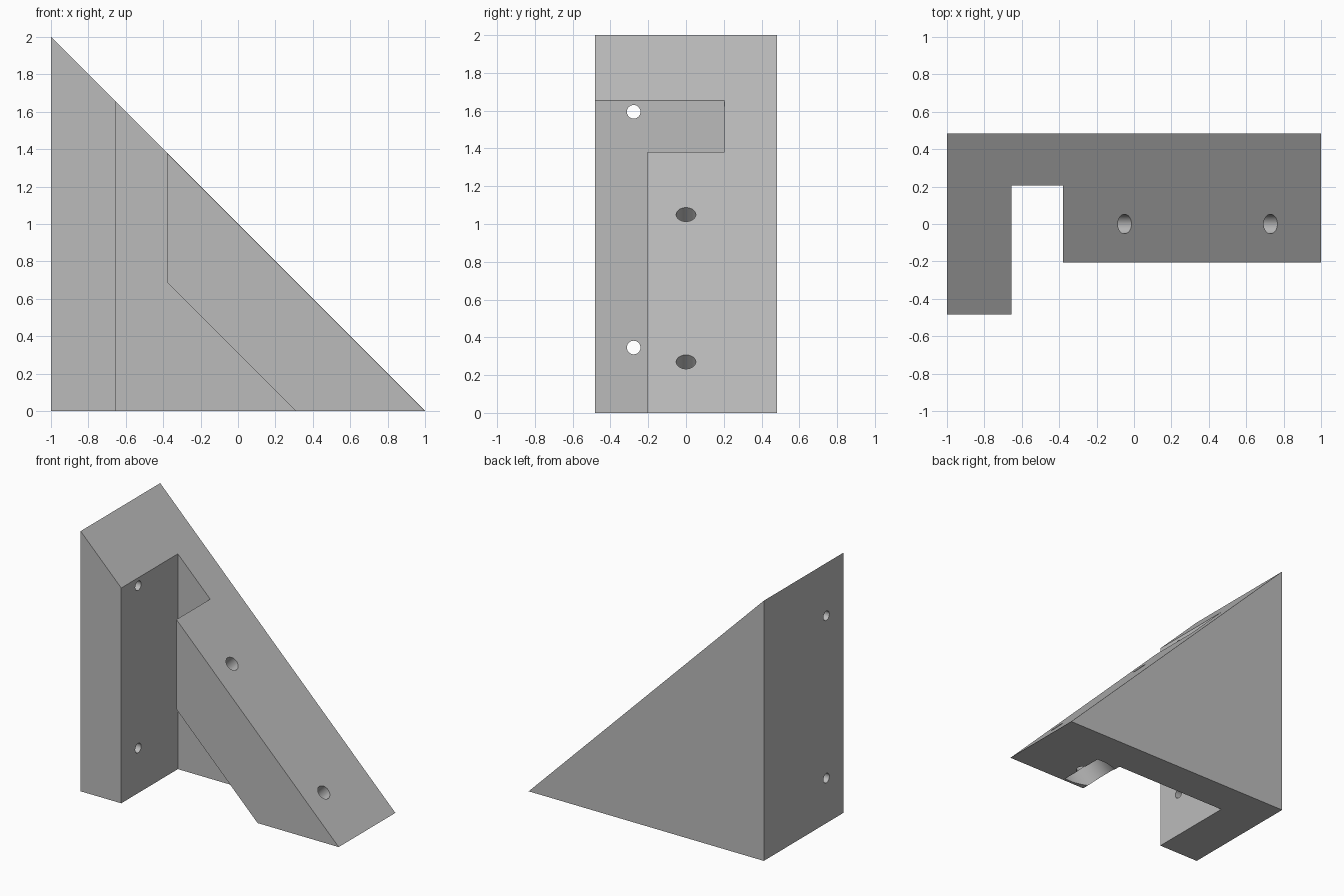
import bpy
import bmesh
import math
from mathutils import Vector

cube = bpy.data.objects.get("Cube")
if cube:
    bpy.data.objects.remove(cube, do_unlink=True)

HALF_DEPTH = 0.483
STEP = 0.205       # front face of the brace is at -STEP, front face of the web at +STEP
WALL = -0.655      # inner face of the upright
BRACE = -0.38      # vertical end of the brace
INNER = 0.31       # underside of the brace, where x + z = INNER
SEAT = 0.5         # floor of the counterbores, where x + z = SEAT

grey = bpy.data.materials.new("plain_grey")
grey.use_nodes = True
grey.diffuse_color = (0.5, 0.5, 0.5, 1)
grey.node_tree.nodes["Principled BSDF"].inputs["Base Color"].default_value = (0.5, 0.5, 0.5, 1)


def finish(name, bm):
    bmesh.ops.recalc_face_normals(bm, faces=bm.faces)
    mesh = bpy.data.meshes.new(name)
    bm.to_mesh(mesh)
    bm.free()
    mesh.materials.append(grey)
    obj = bpy.data.objects.new(name, mesh)
    bpy.context.collection.objects.link(obj)
    return obj


def prism(name, profile, y0, y1):
    """Extrude an (x, z) profile along y."""
    bm = bmesh.new()
    face = bm.faces.new([bm.verts.new((x, y0, z)) for x, z in profile])
    side = bmesh.ops.extrude_face_region(bm, geom=[face])["geom"]
    verts = [v for v in side if isinstance(v, bmesh.types.BMVert)]
    bmesh.ops.translate(bm, verts=verts, vec=(0, y1 - y0, 0))
    return finish(name, bm)


def rod(name, start, end, radius):
    """Cylinder between two points."""
    start, end = Vector(start), Vector(end)
    bm = bmesh.new()
    bmesh.ops.create_cone(bm, cap_ends=True, segments=48, radius1=radius,
                          radius2=radius, depth=(end - start).length)
    turn = (end - start).to_track_quat("Z", "Y").to_matrix().to_4x4()
    bm.transform(turn)
    bmesh.ops.translate(bm, verts=bm.verts, vec=(start + end) / 2)
    return finish(name, bm)


# Solid wedge
bracket = prism("corner_bracket", [(-1, 0), (1, 0), (-1, 2)], -HALF_DEPTH, HALF_DEPTH)

# Slot between upright and brace, and the step in front of the brace
cutters = [
    prism("slot_cutter", [(WALL, -0.1), (INNER + 0.1, -0.1), (BRACE, INNER - BRACE),
                          (BRACE, 2.5), (WALL, 2.5)], -0.7, STEP),
    prism("front_cutter", [(-0.5, -0.2), (1.5, -0.2), (1.5, 2.2), (-0.5, 2.2)], -0.8, -STEP),
]

# Screw holes through the upright
for z in (0.346, 1.594):
    cutters.append(rod("screw_hole_cutter", (-1.2, -0.277, z), (-0.55, -0.277, z), 0.036))

# Bolt holes across the brace, counterbored from the underside
for x in (-0.05, 0.73):
    top = Vector((x, 0, 1 - x))
    slope = Vector((1, 0, 1))
    seat = top - slope * (1 - SEAT) / 2
    cutters.append(rod("bolt_hole_cutter", top + slope * 0.2, seat - slope * 0.03, 0.052))
    cutters.append(rod("counterbore_cutter", seat, seat - slope * 0.21, 0.185))

for cutter in cutters:
    cutter.hide_render = True
    mod = bracket.modifiers.new(cutter.name, "BOOLEAN")
    mod.operation = "DIFFERENCE"
    mod.solver = "EXACT"
    mod.object = cutter

bpy.ops.object.select_all(action="DESELECT")
bracket.select_set(True)
bpy.context.view_layer.objects.active = bracket
for mod in list(bracket.modifiers):
    bpy.ops.object.modifier_apply(modifier=mod.name)
for cutter in cutters:
    bpy.data.objects.remove(cutter, do_unlink=True)

bpy.ops.object.shade_smooth_by_angle(angle=math.radians(30))
